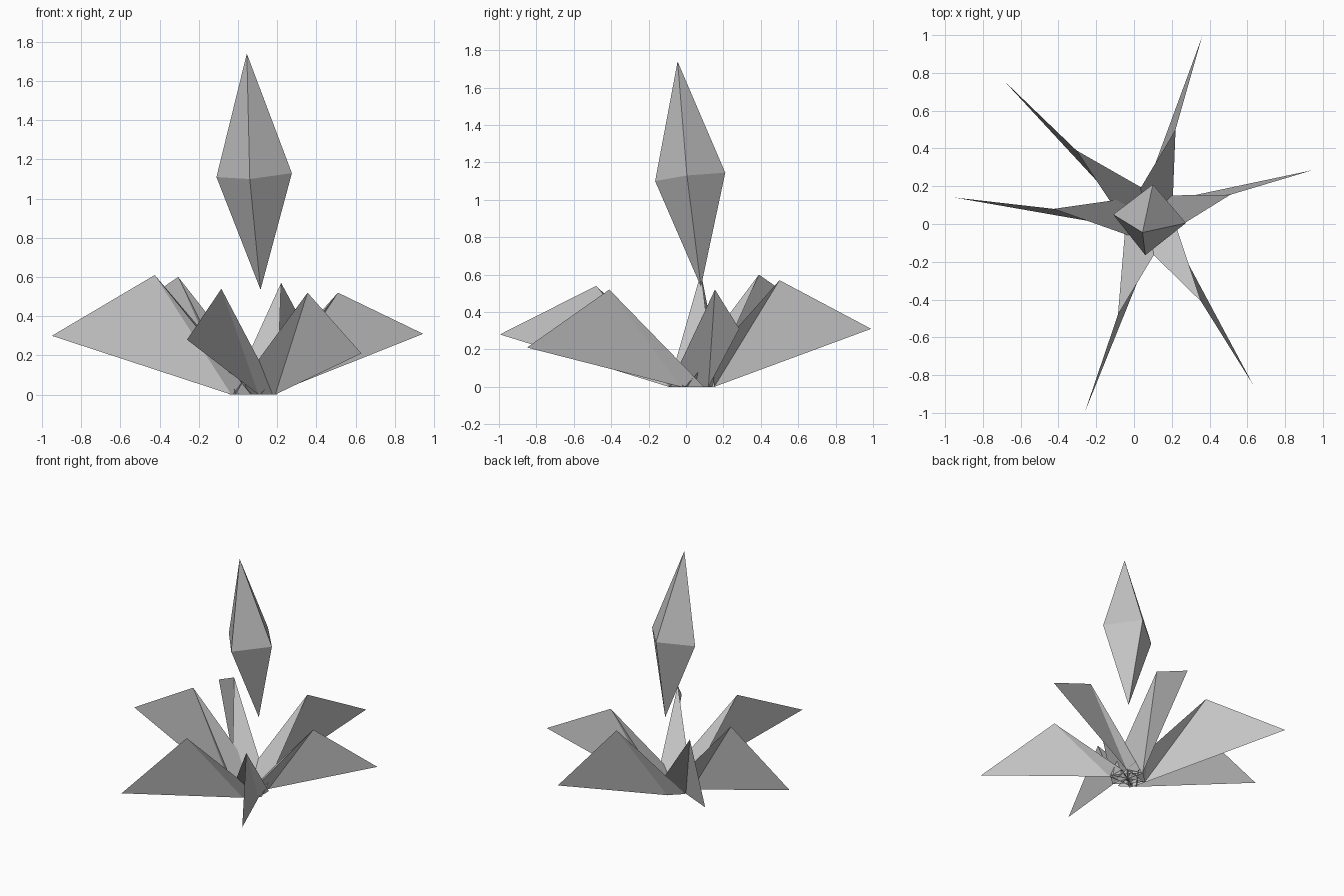
import bpy
from mathutils import Vector

cube = bpy.data.objects.get("Cube")
if cube:
    bpy.data.objects.remove(cube, do_unlink=True)

# One plain grey for everything
grey = bpy.data.materials.new("crystal_grey")
grey.use_nodes = True
colour = (0.55, 0.55, 0.55, 1)
grey.diffuse_color = colour
grey.node_tree.nodes["Principled BSDF"].inputs["Base Color"].default_value = colour


def add_mesh(name, verts, faces):
    mesh = bpy.data.meshes.new(name)
    mesh.from_pydata(verts, [], faces)
    mesh.materials.append(grey)
    mesh.update()
    obj = bpy.data.objects.new(name, mesh)
    bpy.context.collection.objects.link(obj)
    return obj


# Floating crystal: a slightly tilted four-sided double pyramid
girdle = [(-0.11, 0.05, 1.11), (0.06, -0.165, 1.10),
          (0.275, 0.005, 1.13), (0.10, 0.21, 1.145)]
top, bottom = (0.045, -0.045, 1.74), (0.115, 0.08, 0.535)
crystal_faces = []
for i in range(4):
    j = (i + 1) % 4
    crystal_faces += [(i, j, 4), (j, i, 5)]
add_mesh("floating_crystal", girdle + [top, bottom], crystal_faces)

# Petals: a narrow spike rising to a peak, with a flat fin reaching to the tip
centre = Vector((0.08, 0.03, 0))


def add_petal(name, peak, tip):
    out = Vector(tip) - centre
    out.z = 0
    out.normalize()
    left = Vector((-out.y, out.x, 0))
    outer = centre + out * 0.108 + left * 0.062
    inner_left = centre + left * 0.125
    inner_right = centre - left * 0.125
    add_mesh(name, [outer, inner_left, inner_right, peak, tip],
             [(2, 1, 3), (1, 0, 3), (0, 2, 3), (0, 4, 3)])


petals = {
    "back_petal": ((0.22, 0.50, 0.57), (0.36, 0.99, 0.31)),
    "left_petal": ((0.51, 0.155, 0.52), (0.945, 0.285, 0.31)),
    "front_left_petal": ((0.355, -0.41, 0.52), (0.63, -0.85, 0.21)),
    "front_right_petal": ((-0.085, -0.48, 0.54), (-0.26, -0.995, 0.28)),
    "right_petal": ((-0.425, 0.08, 0.61), (-0.95, 0.14, 0.30)),
    "back_right_petal": ((-0.305, 0.39, 0.60), (-0.69, 0.76, 0.34)),
}
for name, (peak, tip) in petals.items():
    add_petal(name, peak, tip)
